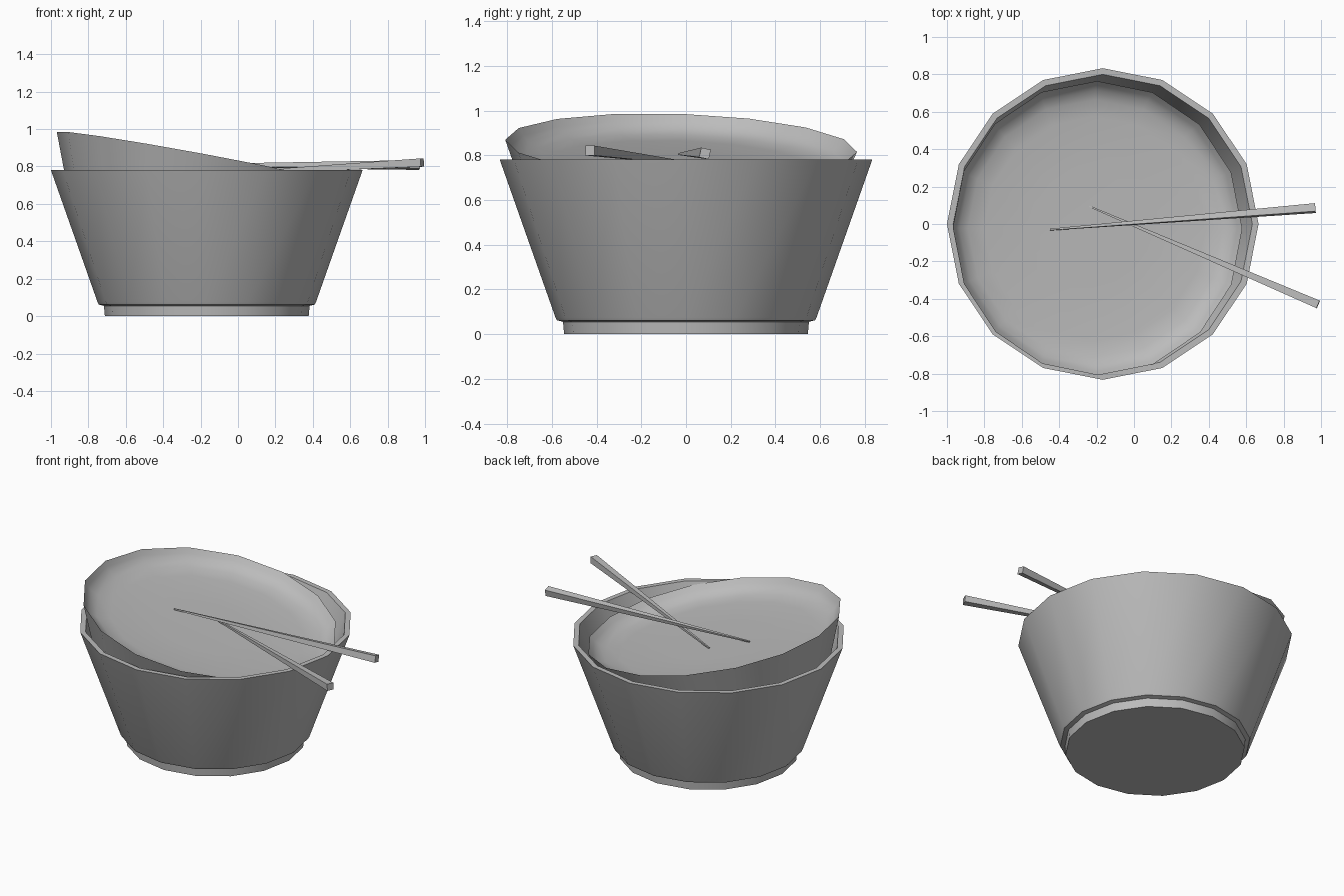
import bpy, bmesh, math
from mathutils import Vector, Matrix

cube = bpy.data.objects.get("Cube")
if cube:
    bpy.data.objects.remove(cube, do_unlink=True)

SIDES = 16

grey = bpy.data.materials.new("plain grey")
grey.use_nodes = True
grey.diffuse_color = (0.5, 0.5, 0.5, 1)
grey.node_tree.nodes["Principled BSDF"].inputs["Base Color"].default_value = (0.5, 0.5, 0.5, 1)


def make_object(name, bm, matrix, smooth):
    bmesh.ops.recalc_face_normals(bm, faces=bm.faces)
    mesh = bpy.data.meshes.new(name)
    bm.to_mesh(mesh)
    bm.free()
    mesh.materials.append(grey)
    obj = bpy.data.objects.new(name, mesh)
    obj.matrix_world = matrix
    bpy.context.collection.objects.link(obj)
    if smooth:
        bpy.ops.object.select_all(action='DESELECT')
        obj.select_set(True)
        bpy.context.view_layer.objects.active = obj
        bpy.ops.object.shade_smooth_by_angle(angle=math.radians(32))
    return obj


def lathe(name, profile, matrix):
    """Turn a (radius, height) profile around z and cap both ends."""
    bm = bmesh.new()
    rings = []
    for r, z in profile:
        rings.append([bm.verts.new((r * math.cos(i * math.tau / SIDES),
                                    r * math.sin(i * math.tau / SIDES), z))
                      for i in range(SIDES)])
    for low, high in zip(rings, rings[1:]):
        for i in range(SIDES):
            j = (i + 1) % SIDES
            bm.faces.new((low[i], low[j], high[j], high[i]))
    bm.faces.new(rings[0])
    bm.faces.new(rings[-1])
    return make_object(name, bm, matrix, True)


def chopstick(name, tip, end, roll):
    """Square tapered stick from a fine tip to a thick end."""
    tip, end = Vector(tip), Vector(end)
    length = (end - tip).length
    bm = bmesh.new()
    bmesh.ops.create_cube(bm, size=1)
    for v in bm.verts:
        half = 0.022 if v.co.x > 0 else 0.004
        v.co = ((v.co.x + 0.5) * length,
                math.copysign(half, v.co.y), math.copysign(half, v.co.z))
    turn = (end - tip).to_track_quat('X', 'Z').to_matrix().to_4x4()
    matrix = Matrix.Translation(tip) @ turn @ Matrix.Rotation(math.radians(roll), 4, 'X')
    return make_object(name, bm, matrix, False)


# Deep bowl with a stepped foot
lathe("bowl", [(0.545, 0), (0.55, 0.055), (0.577, 0.062), (0.584, 0.075),
               (0.833, 0.78), (0.80, 0.78), (0.56, 0.11)],
      Matrix.Translation((-0.167, 0, 0)))

# Shallow dish resting tilted in the bowl
normal = Vector((0.185, 0.035, 1)).normalized()
tilt = Vector((0, 0, 1)).rotation_difference(normal).to_matrix().to_4x4()
lathe("tilted_dish", [(0.69, -0.25), (0.787, 0), (0.765, -0.03), (0.74, -0.055),
                      (0.69, -0.077), (0.60, -0.088), (0.3, -0.093)],
      Matrix.Translation((-0.195, -0.022, 0.842)) @ tilt)

# Crossed chopsticks
chopstick("back_chopstick", (-0.45, -0.03, 0.805), (0.97, 0.085, 0.808), -13)
chopstick("front_chopstick", (-0.24, 0.095, 0.752), (0.985, -0.43, 0.821), 0)
